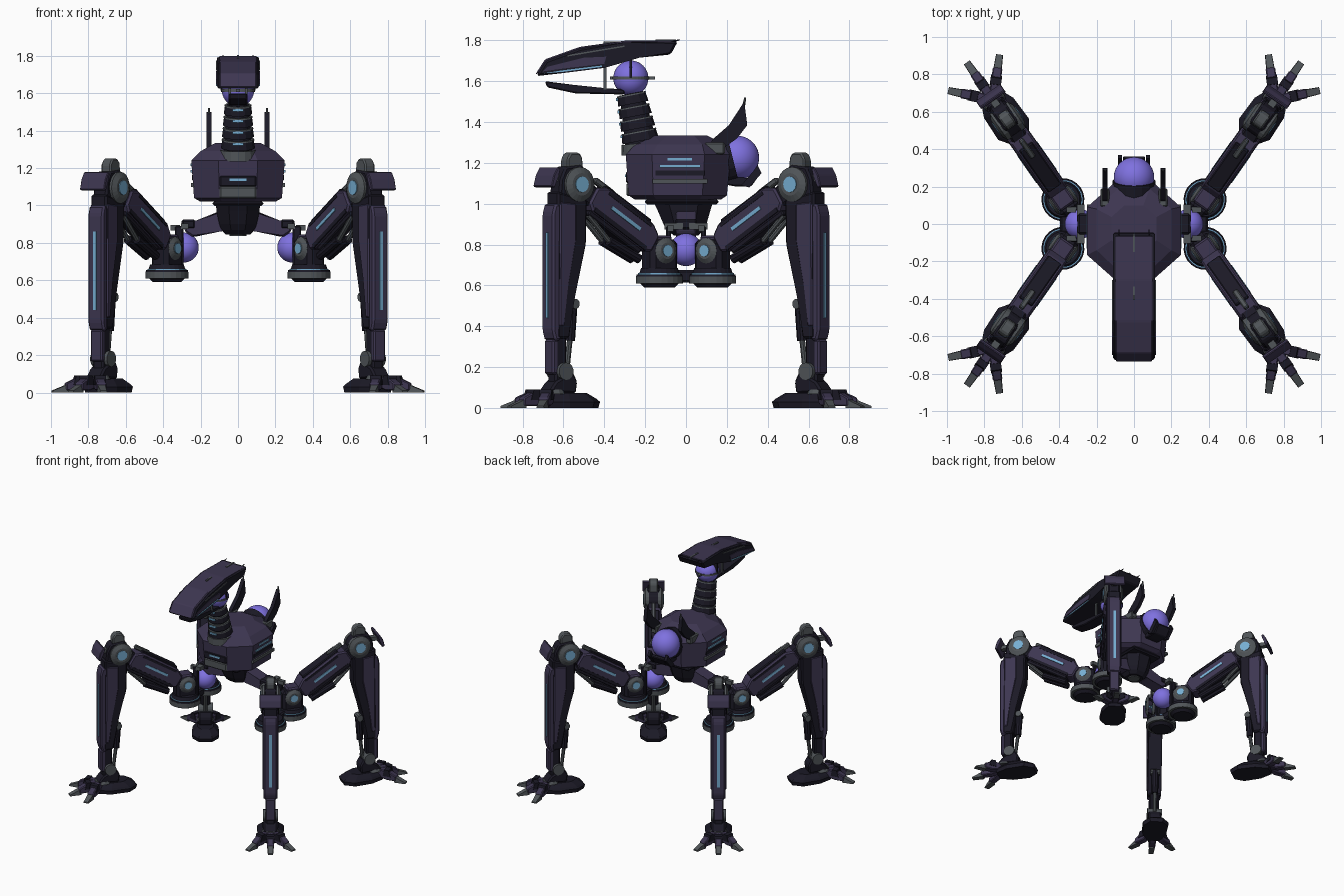
import bpy, bmesh, math
from mathutils import Matrix, Vector

if "Cube" in bpy.data.objects:
    bpy.data.objects.remove(bpy.data.objects["Cube"])


def material(name, rgb):
    m = bpy.data.materials.new(name)
    m.use_nodes = True
    m.diffuse_color = (*rgb, 1)
    m.node_tree.nodes["Principled BSDF"].inputs["Base Color"].default_value = (*rgb, 1)
    return m


PLUM = material("plum armour", (0.047, 0.037, 0.082))
BLACK = material("dark frame", (0.011, 0.01, 0.019))
GREY = material("steel grey", (0.08, 0.09, 0.098))
ORB = material("violet orb", (0.21, 0.165, 0.74))
CYAN = material("cyan light", (0.18, 0.42, 0.64))

# Placement sets: single, left/right pair, four legs
MX, MY = Matrix.Diagonal((-1, 1, 1, 1)), Matrix.Diagonal((1, -1, 1, 1))
ONE = [("", Matrix())]
PAIR = [("_left", Matrix()), ("_right", MX)]
HIP = Matrix.Translation((0.38, 0.13, 0)) @ Matrix.Rotation(math.radians(55), 4, 'Z')
LEGS = [("_back_left", HIP), ("_back_right", MX @ HIP),
        ("_front_left", MY @ HIP), ("_front_right", MX @ MY @ HIP)]
SIDE = Matrix.Rotation(math.pi / 2, 4, 'Z')      # profile plane becomes y-z


def put(name, bm, mat, places, local=None, bevel=0, smooth=False):
    if bevel:
        bmesh.ops.bevel(bm, geom=bm.edges[:], offset=bevel, segments=1,
                        affect='EDGES', clamp_overlap=True)
    bmesh.ops.recalc_face_normals(bm, faces=bm.faces[:])
    for f in bm.faces:
        f.smooth = smooth
    for suffix, place in places:
        me = bpy.data.meshes.new(name + suffix)
        bm.to_mesh(me)
        m = place @ (local or Matrix())
        me.transform(m)
        if m.determinant() < 0:
            me.flip_normals()
        me.materials.append(mat)
        bpy.context.collection.objects.link(bpy.data.objects.new(name + suffix, me))
    bm.free()


def loft(name, rings, mat, places=ONE, local=None, bevel=0):
    bm = bmesh.new()
    loops = [[bm.verts.new(p) for p in ring] for ring in rings]
    n = len(loops[0])
    for a, b in zip(loops, loops[1:]):
        for i in range(n):
            bm.faces.new((a[i], a[(i + 1) % n], b[(i + 1) % n], b[i]))
    bm.faces.new(loops[0])
    bm.faces.new(loops[-1])
    put(name, bm, mat, places, local, bevel)


def prism(name, pts, half, mat, places=ONE, local=None, bevel=0, shift=0):
    loft(name, [[(a, shift + y, b) for a, b in pts] for y in (-half, half)],
         mat, places, local, bevel)


def box(name, centre, size, mat, places=ONE, local=None, bevel=0):
    bm = bmesh.new()
    bmesh.ops.create_cube(bm, size=1, matrix=Matrix.Translation(centre) @ Matrix.Diagonal((*size, 1)))
    put(name, bm, mat, places, local, bevel)


def rod(name, a, b, r1, r2, mat, places=ONE, local=None, sides=16):
    a, b = Vector(a), Vector(b)
    m = Matrix.Translation((a + b) / 2) @ (b - a).to_track_quat('Z', 'Y').to_matrix().to_4x4()
    bm = bmesh.new()
    bmesh.ops.create_cone(bm, cap_ends=True, segments=sides, radius1=r1, radius2=r2,
                          depth=(b - a).length, matrix=m)
    put(name, bm, mat, places, local)


def ball(name, centre, r, mat, places=ONE):
    bm = bmesh.new()
    bmesh.ops.create_uvsphere(bm, u_segments=32, v_segments=20, radius=r, matrix=Matrix.Translation(centre))
    put(name, bm, mat, places, smooth=True)


def octagon(z, hx, y0, y1):
    c = (y1 - y0) * 0.25
    right = [(hx * 0.42, y0, z), (hx, y0 + c, z), (hx, y1 - c, z), (hx * 0.42, y1, z)]
    return right + [(-x, y, z) for x, y, z in reversed(right)]


# Body shell, belly and trim
loft("body_shell", [octagon(*r) for r in (
    (1.02, .2, -.25, .17), (1.04, .235, -.28, .2), (1.24, .25, -.295, .22),
    (1.29, .2, -.25, .19), (1.335, .12, -.15, .1))], PLUM)
loft("belly", [octagon(*r) for r in (
    (.845, .065, -.06, .06), (.87, .09, -.09, .085), (.9, .1, -.11, .1),
    (.97, .115, -.14, .12), (1.03, .12, -.17, .14))], BLACK)
rod("belly_cap", (0, 0, .838), (0, 0, .86), .045, .05, GREY, sides=12)
box("belly_ring", (0, -.02, 1.01), (.27, .36, .025), BLACK, bevel=.01)
box("chest_plate", (0, -.284, 1.13), (.2, .02, .06), BLACK, bevel=.008)
box("chest_guard", (0, -.282, 1.07), (.2, .02, .065), GREY, bevel=.008)
box("chest_light", (0, -.294, 1.137), (.09, .008, .014), CYAN)
box("flank_trim", (.242, -.03, 1.11), (.02, .27, .022), GREY, PAIR)
box("flank_plate", (.238, -.03, 1.15), (.018, .24, .025), BLACK, PAIR)
for z, length in ((1.218, .12), (1.184, .2)):
    box("flank_light", (.249, -.03, z), (.009, length, .014), CYAN, PAIR)

# Rear orb with cradle and swept spikes
ball("rear_orb", (0, .25, 1.225), .108, ORB)
rod("orb_socket", (0, .15, 1.2), (0, .23, 1.22), .115, .115, BLACK)
prism("orb_cradle", [(.16, 1.1), (.24, 1.085), (.32, 1.085), (.365, 1.15), (.345, 1.165), (.31, 1.12), (.16, 1.14)],
      .06, BLACK, local=SIDE, bevel=.006)
prism("cradle_claw", [(.27, 1.09), (.31, 1.08), (.37, 1.15), (.35, 1.19), (.33, 1.16)],
      .011, BLACK, PAIR, SIDE, shift=-.075)
prism("back_spike", [(.11, 1.27), (.13, 1.315), (.21, 1.385), (.285, 1.5), (.3, 1.385), (.25, 1.32), (.18, 1.27)],
      .014, BLACK, PAIR, SIDE, shift=-.155)
rod("spike_tip", (.155, .275, 1.44), (.155, .29, 1.52), .009, .005, GREY, PAIR, sides=6)
box("spike_mount", (.155, .14, 1.27), (.05, .1, .06), GREY, PAIR, bevel=.008)

# Segmented neck
base, top = Vector((0, -.215, 1.27)), Vector((0, -.268, 1.54))
rod("neck_base", base - Vector((0, 0, .025)), base.lerp(top, .1), .1, .095, GREY)
rod("neck_core", base, top, .08, .058, BLACK)
for i in range(4):
    t = .14 + i * .225
    a, b = base.lerp(top, t), base.lerp(top, t + .15)
    r = .094 - .022 * t
    rod("neck_ring", a, b, r, r - .006, BLACK, sides=12)
    rod("neck_seam", b, b + (top - base) * .03, r - .003, r - .005, GREY, sides=12)
    box("neck_light", a.lerp(b, .5) + Vector((0, -r + .001, 0)), (.06, .009, .013), CYAN)

# Head orb, ring and supports
ball("head_orb", (0, -.27, 1.615), .086, ORB)
rod("orb_band", (0, -.27, 1.608), (0, -.27, 1.622), .09, .09, GREY, sides=32)
box("band_bar", (0, -.262, 1.615), (.02, .22, .014), GREY)
box("orb_strut", (0, -.27, 1.67), (.186, .012, .11), BLACK)
box("jaw_post", (.045, -.397, 1.62), (.014, .016, .12), GREY, PAIR)

# Long swept head, armour panels and jaw
prism("head_frame", [(-.732, 1.625), (-.685, 1.7), (-.52, 1.76), (-.3, 1.79), (-.04, 1.795),
                     (-.075, 1.73), (-.23, 1.725), (-.33, 1.685), (-.4, 1.665), (-.6, 1.64)],
      .113, BLACK, local=SIDE, bevel=.01)
prism("head_top_armour", [(-.738, 1.632), (-.69, 1.707), (-.52, 1.768), (-.3, 1.798), (-.06, 1.8),
                          (-.09, 1.765), (-.3, 1.76), (-.5, 1.73), (-.66, 1.67)],
      .1, PLUM, local=SIDE, bevel=.006)
prism("cheek_armour", [(-.7, 1.648), (-.68, 1.67), (-.5, 1.715), (-.39, 1.72), (-.4, 1.685), (-.6, 1.662)],
      .004, PLUM, PAIR, SIDE, shift=-.114)
prism("cheek_light", [(-.7, 1.638), (-.6, 1.654), (-.41, 1.677), (-.41, 1.67), (-.6, 1.646)],
      .004, CYAN, PAIR, SIDE, shift=-.114)
prism("brow_trim", [(-.58, 1.728), (-.3, 1.775), (-.3, 1.768), (-.58, 1.721)],
      .004, GREY, PAIR, SIDE, shift=-.114)
for y, length in ((-.1, .1), (-.37, .07)):
    box("head_ridge", (0, y, 1.79 if y < -.3 else 1.799), (.012, length, .01), GREY)
rod("head_thorn", (.08, -.1, 1.785), (.08, -.03, 1.803), .01, .002, BLACK, PAIR, sides=6)
prism("jaw", [(-.69, 1.6), (-.55, 1.582), (-.385, 1.565), (-.3, 1.56), (-.3, 1.535), (-.54, 1.54), (-.68, 1.57)],
      .05, BLACK, local=SIDE, bevel=.006)

# Side arms carrying the legs, with side orbs
prism("side_arm", [(.03, .98), (.1, .97), (.22, .91), (.285, .92), (.285, .86), (.24, .83), (.1, .87), (.03, .87)],
      .05, PLUM, PAIR, bevel=.01)
box("arm_cap", (.265, 0, .9), (.075, .11, .05), BLACK, PAIR, bevel=.01)
ball("side_orb", (.29, 0, .775), .08, ORB, PAIR)
for y in (-.085, .085):
    box("orb_bracket", (.315, y, .77), (.045, .025, .24), BLACK, PAIR, bevel=.006)
    box("bracket_trim", (.335, y * .9, .88), (.05, .03, .03), GREY, PAIR)
    box("bracket_brace", (.285, y * .7, .89), (.04, .09, .03), GREY, PAIR)
box("hip_bridge", (.36, 0, .645), (.07, .16, .06), BLACK, PAIR, bevel=.01)

# Hip turntable and joint (leg frame: x runs outward along the leg)
for part, z0, z1, r0, r1, mat in (
        ("foot", .59, .615, .075, .1, BLACK), ("disc", .61, .645, .115, .115, GREY),
        ("lip", .645, .655, .114, .112, BLACK), ("glow", .655, .66, .105, .105, CYAN),
        ("collar", .655, .685, .101, .09, BLACK)):
    rod("hip_" + part, (0, 0, z0), (0, 0, z1), r0, r1, mat, LEGS, sides=24)
box("hip_block", (0, 0, .745), (.16, .11, .16), BLACK, LEGS, bevel=.02)
box("hip_guard", (.01, 0, .83), (.11, .1, .03), PLUM, LEGS, bevel=.01)


def joint(name, x, z, r, half):
    rod(name + "_hub", (x, -half, z), (x, half, z), r * .95, r * .95, BLACK, LEGS, sides=20)
    for s in (-half, half):
        rod(name + "_rim", (x, s * .55, z), (x, s, z), r, r, GREY, LEGS, sides=20)
        rod(name + "_dome", (x, s, z), (x, s * 1.25, z), r, r * .65, GREY, LEGS, sides=20)
        rod(name + "_light", (x, s, z), (x, s * 1.32, z), r * .46, r * .46, CYAN, LEGS, sides=12)


joint("hip", 0, .77, .062, .055)
joint("knee", .514, 1.095, .085, .058)

# Thigh, built along its own tilted axis
THIGH = Matrix.Translation((0, 0, .77)) @ Matrix.Rotation(math.radians(-32), 4, 'Y')
prism("thigh_armour", [(.07, -.05), (.11, -.07), (.47, -.07), (.51, -.04), (.51, .045), (.45, .08), (.13, .075), (.07, .04)],
      .06, PLUM, LEGS, THIGH, bevel=.01)
box("thigh_spine", (.3, 0, .075), (.32, .085, .03), BLACK, LEGS, THIGH, bevel=.006)
box("thigh_keel", (.3, 0, -.078), (.36, .09, .03), BLACK, LEGS, THIGH, bevel=.006)
box("thigh_link", (.53, 0, 0), (.12, .09, .1), BLACK, LEGS, THIGH, bevel=.01)
box("thigh_strut", (.45, 0, .088), (.13, .03, .03), GREY, LEGS, THIGH, bevel=.006)
for s in (-1, 1):
    box("thigh_light", (.29, s * .062, .005), (.2, .008, .018), CYAN, LEGS, THIGH)
    box("thigh_trim", (.29, s * .059, -.055), (.36, .009, .022), BLACK, LEGS, THIGH)
    box("thigh_rail", (.29, s * .059, .058), (.3, .009, .016), BLACK, LEGS, THIGH)
    rod("thigh_piston", (.1, s * .03, -.11), (.3, s * .03, -.13), .024, .024, BLACK, LEGS, THIGH, 10)
    rod("thigh_piston_rod", (.3, s * .03, -.13), (.47, s * .03, -.09), .014, .014, GREY, LEGS, THIGH, 8)

# Knee cap and hanging shield plate
prism("knee_cap", [(.47, 1.13), (.48, 1.23), (.5, 1.25), (.55, 1.25), (.57, 1.22), (.57, 1.13)], .032, GREY, LEGS, bevel=.008)
prism("knee_cap_cover", [(.46, 1.02), (.455, 1.15), (.49, 1.19), (.59, 1.18), (.62, 1.12), (.63, 1.02)],
      .045, BLACK, LEGS, bevel=.01)
prism("knee_shield", [(.645, 1.17), (.66, 1.18), (.685, 1.14), (.7, 1.085), (.68, 1.078), (.66, 1.13)],
      .08, PLUM, LEGS, bevel=.004)
box("shield_mount", (.635, 0, 1.125), (.08, .04, .03), GREY, LEGS)

# Shin: dark core with plum plates on the outer edge
prism("shin_core", [(.465, 1.02), (.64, 1.06), (.645, .34), (.57, .34), (.54, .55), (.47, .8)], .052, BLACK, LEGS, bevel=.01)
prism("shin_side_armour", [(.535, 1.0), (.63, 1.01), (.635, .4), (.605, .4), (.585, .6), (.535, .82)],
      .057, PLUM, LEGS, bevel=.006)
prism("shin_front_armour", [(.62, 1.0), (.655, 1.0), (.67, .95), (.67, .38), (.655, .33), (.62, .33)],
      .05, PLUM, LEGS, bevel=.01)
box("shin_light", (.67, 0, .65), (.009, .02, .42), CYAN, LEGS)
rod("calf_piston", (.525, 0, .52), (.535, 0, .33), .03, .025, BLACK, LEGS, sides=10)
rod("calf_piston_rod", (.535, 0, .34), (.555, 0, .18), .014, .014, GREY, LEGS, sides=8)
rod("calf_pin", (.525, -.035, .51), (.525, .035, .51), .025, .025, GREY, LEGS, sides=10)

# Ankle
box("ankle_column", (.61, 0, .23), (.07, .07, .26), BLACK, LEGS, bevel=.01)
box("ankle_guard", (.645, 0, .25), (.035, .075, .17), PLUM, LEGS, bevel=.008)
rod("ankle_pin", (.595, -.055, .18), (.595, .055, .18), .043, .043, GREY, LEGS, sides=14)
prism("ankle_skirt", [(.55, .18), (.65, .13), (.69, .08), (.53, .07), (.52, .13)], .05, BLACK, LEGS, bevel=.01)

# Foot pad and splayed toes
pad = [(.39, -.05), (.46, -.1), (.6, -.095), (.7, -.05), (.7, .05), (.6, .095), (.46, .1), (.39, .05)]
loft("foot_pad", [[(.56 + (x - .56) * k, y * k, z) for x, y in pad] for z, k in ((0, .95), (.03, 1), (.045, .9), (.075, .6))],
     BLACK, LEGS)
rod("toe_ring", (.64, 0, .07), (.64, 0, .09), .065, .055, GREY, LEGS, sides=12)
for angle in (-43, 0, 43):
    toe = Matrix.Translation((.65, 0, 0)) @ Matrix.Rotation(math.radians(angle), 4, 'Z')
    prism("toe", [(.03, .03), (.03, .085), (.1, .085), (.175, .05), (.175, .01), (.1, .01)], .026, PLUM, LEGS, toe, bevel=.006)
    prism("toe_knuckle", [(.075, .04), (.085, .092), (.12, .09), (.135, .04)], .03, BLACK, LEGS, toe)
    loft("toe_claw", [[(.16, -.023, 0), (.16, .023, 0), (.16, .021, .045), (.16, -.021, .045)],
                      [(.246, -.019, 0), (.246, .019, 0), (.246, .017, .01), (.246, -.017, .01)]], GREY, LEGS, toe)
